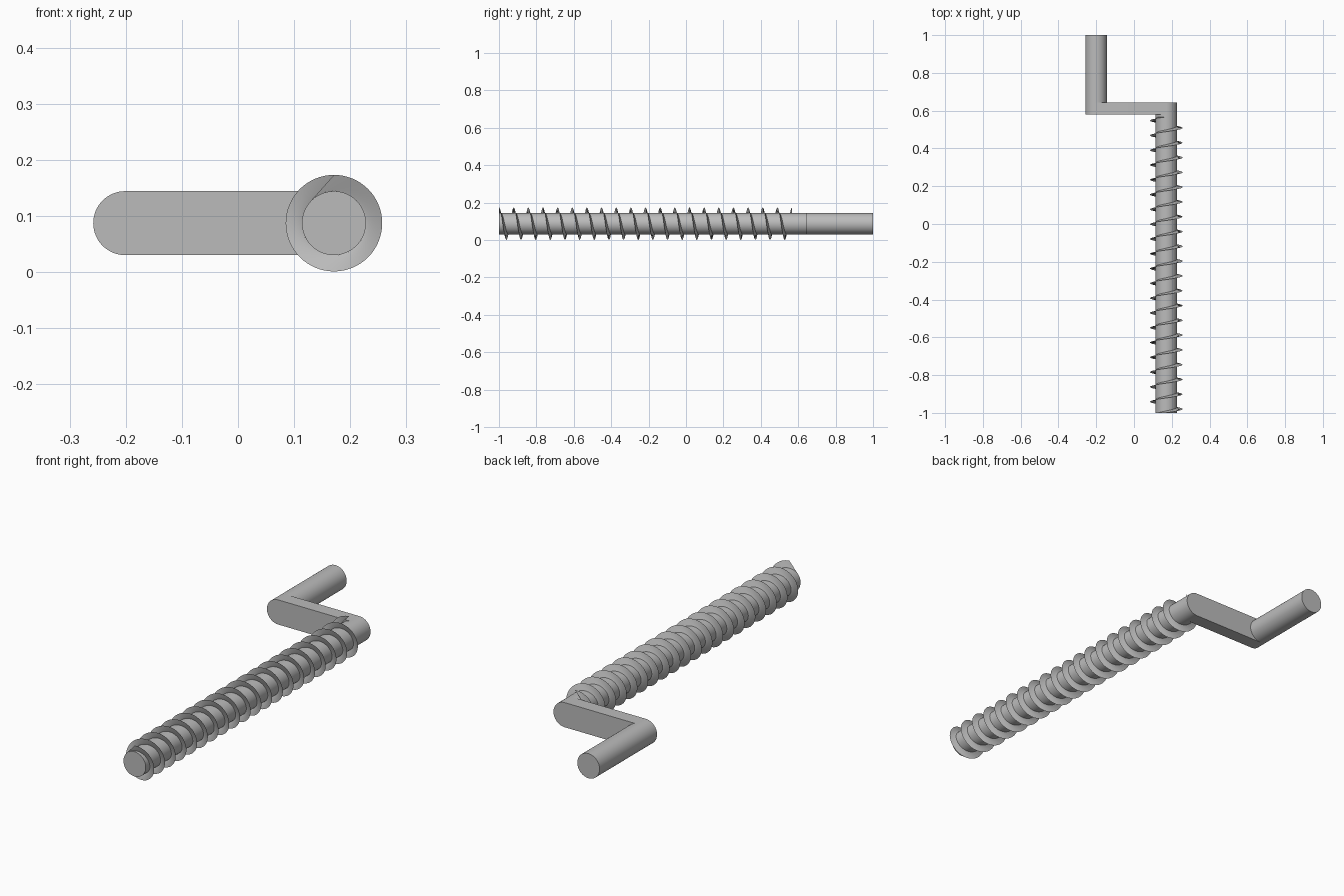
import bpy
import bmesh
from math import acos, cos, sin, pi

cube = bpy.data.objects.get("Cube")
if cube:
    bpy.data.objects.remove(cube, do_unlink=True)

R = 0.057            # rod radius
THREAD_R = 0.086     # thread outer radius
Z = 0.087            # height of the axes
SHAFT_X, GRIP_X = 0.171, -0.201
FRONT, ARM_FRONT, ARM_BACK, BACK = -1.0, 0.58, 0.643, 1.0
TURNS, STEPS = 20, 64

grey = bpy.data.materials.new("plain_grey")
grey.use_nodes = True
colour = (0.5, 0.5, 0.5, 1)
grey.diffuse_color = colour
grey.node_tree.nodes["Principled BSDF"].inputs["Base Color"].default_value = colour


def finish(name, bm, solid=True):
    if solid:
        bmesh.ops.recalc_face_normals(bm, faces=bm.faces)
    mesh = bpy.data.meshes.new(name)
    bm.to_mesh(mesh)
    bm.free()
    mesh.materials.append(grey)
    obj = bpy.data.objects.new(name, mesh)
    bpy.context.collection.objects.link(obj)
    bpy.ops.object.select_all(action="DESELECT")
    obj.select_set(True)
    bpy.context.view_layer.objects.active = obj
    bpy.ops.object.shade_smooth_by_angle()
    return obj


def extrude_outline(name, outline, y0, y1):
    """Extrude an (x, z) outline along y."""
    bm = bmesh.new()
    face = bm.faces.new([bm.verts.new((x, y0, z)) for x, z in outline])
    result = bmesh.ops.extrude_face_region(bm, geom=[face], use_keep_orig=True)
    moved = [g for g in result["geom"] if isinstance(g, bmesh.types.BMVert)]
    bmesh.ops.translate(bm, verts=moved, vec=(0, y1 - y0, 0))
    return finish(name, bm)


def arc(cx, start, sweep, steps):
    return [(cx + R * cos(start + sweep * i / steps),
             Z + R * sin(start + sweep * i / steps)) for i in range(steps + 1)]


# Round rods: threaded shaft core and hand grip
circle = 2 * pi
extrude_outline("shaft", arc(SHAFT_X, 0, circle, STEPS)[:-1], FRONT, ARM_FRONT)
extrude_outline("grip", arc(GRIP_X, 0, circle, STEPS)[:-1], ARM_BACK, BACK)

# Flat crank arm with rounded ends
extrude_outline("crank_arm",
                arc(SHAFT_X, -pi / 2, pi, 32) + arc(GRIP_X, pi / 2, pi, 32),
                ARM_FRONT, ARM_BACK)

# Thin thread: a line tangent to the shaft swept along a right-handed helix
bm = bmesh.new()
lag = acos(R / THREAD_R)
start, end = FRONT + 0.0005, 0.567
previous = None
for i in range(TURNS * STEPS + 1):
    a = circle * i / STEPS
    y = start + (end - start) * i / (TURNS * STEPS)
    pair = [bm.verts.new((SHAFT_X + r * sin(t), y, Z + r * cos(t)))
            for r, t in ((R, a - lag), (THREAD_R, a))]
    if previous:
        bm.faces.new((previous[0], pair[0], pair[1], previous[1]))
    previous = pair
finish("screw_thread", bm, solid=False)
